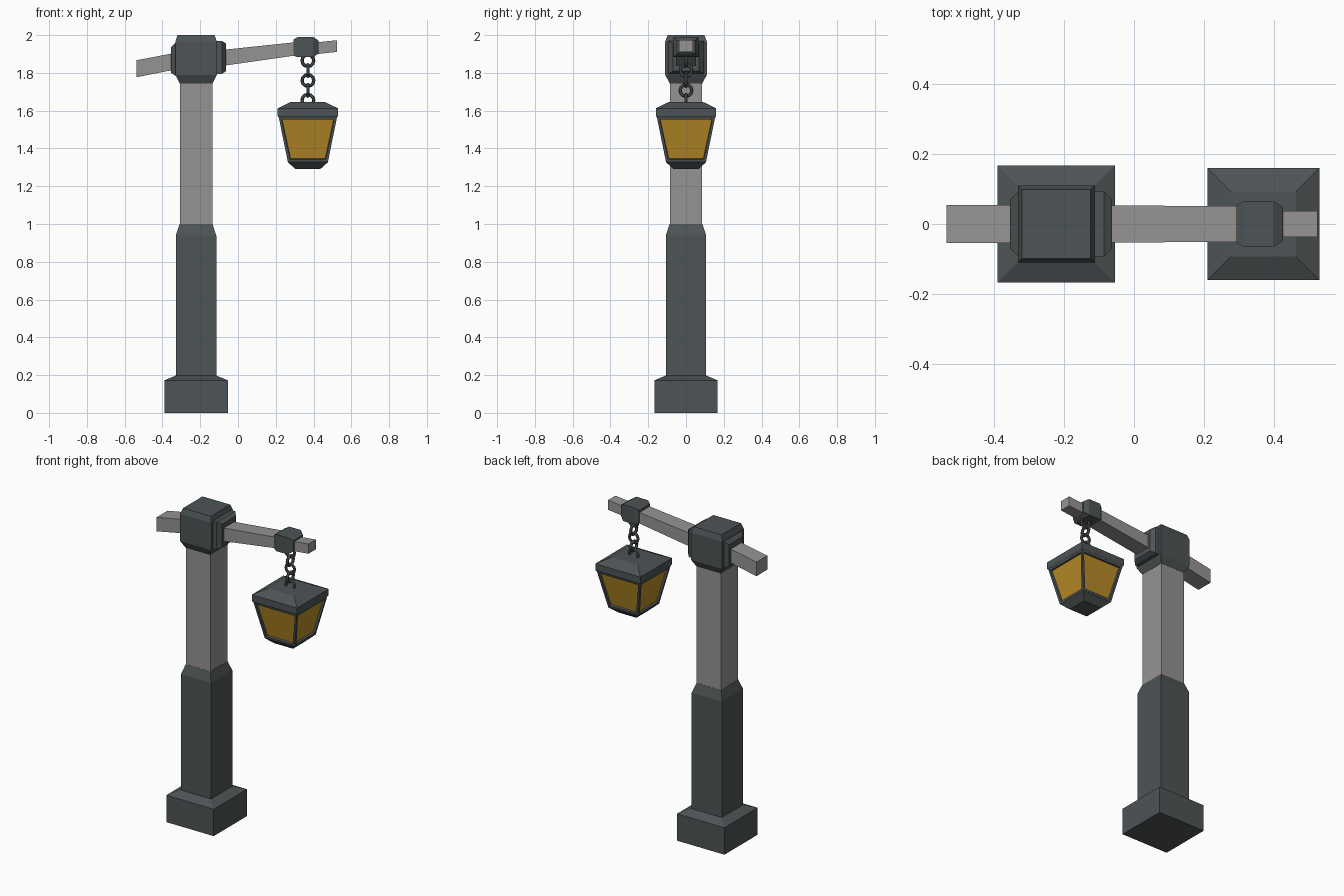
import bpy, bmesh, math

if "Cube" in bpy.data.objects:
    bpy.data.objects.remove(bpy.data.objects["Cube"])


def material(name, rgb):
    m = bpy.data.materials.new(name)
    m.diffuse_color = (*rgb, 1)
    m.use_nodes = True
    m.node_tree.nodes["Principled BSDF"].inputs["Base Color"].default_value = m.diffuse_color
    return m


IRON = material("dark_iron", (0.075, 0.088, 0.092))
WOOD = material("grey_wood", (0.30, 0.295, 0.285))
AMBER = material("amber_glass", (0.48, 0.26, 0.02))
POST_X, LAMP_X = -0.222, 0.37
SIGNS = ((-1, -1), (1, -1), (1, 1), (-1, 1))


def loft(name, rings, mat):
    """Skin a list of four-point rings into a closed solid."""
    bm = bmesh.new()
    loops = [[bm.verts.new(p) for p in ring] for ring in rings]
    for a, b in zip(loops, loops[1:]):
        for i in range(4):
            j = (i + 1) % 4
            bm.faces.new((a[i], a[j], b[j], b[i]))
    bm.faces.new(loops[0])
    bm.faces.new(loops[-1])
    bmesh.ops.recalc_face_normals(bm, faces=bm.faces)
    mesh = bpy.data.meshes.new(name)
    bm.to_mesh(mesh)
    bm.free()
    mesh.materials.append(mat)
    ob = bpy.data.objects.new(name, mesh)
    bpy.context.collection.objects.link(ob)
    return ob


def tower(name, x, profile, mat):
    """Square sections (z, half width) stacked upwards."""
    return loft(name, [[(x + sx * h, sy * h, z) for sx, sy in SIGNS]
                       for z, h in profile], mat)


def beam(name, sections, mat):
    """Rectangular sections (x, z, half depth, half height) along x."""
    return loft(name, [[(x, sy * hy, z + sz * hz) for sy, sz in SIGNS]
                       for x, z, hy, hz in sections], mat)


# Post: stepped iron foot, wooden shaft and bevelled head
tower("base_and_sleeve", POST_X,
      [(0, .168), (.172, .168), (.198, .107), (.94, .107), (1.0, .087)], IRON)
tower("wooden_post", POST_X, [(.98, .086), (1.77, .086)], WOOD)
tower("post_head", POST_X,
      [(1.745, .087), (1.79, .11), (1.965, .11), (2.0, .098)], IRON)
beam("head_collar", [(-.355, 1.868, .07, .068), (-.33, 1.872, .094, .088),
                     (-.086, 1.882, .094, .088), (-.063, 1.882, .07, .073)], IRON)

# Bent, tapering arm and the clamp around it
beam("wooden_arm", [(-.537, 1.822, .055, .045), (-.3, 1.868, .054, .044),
                    (-.06, 1.882, .053, .042), (.31, 1.928, .051, .035),
                    (.41, 1.930, .038, .031), (.525, 1.942, .037, .031)], WOOD)
beam("arm_clamp", [(.293, 1.934, .054, .042), (.315, 1.936, .066, .053),
                   (.398, 1.937, .066, .053), (.426, 1.937, .048, .035)], IRON)

# Chain of alternating round links
for i in range(5):
    bpy.ops.mesh.primitive_torus_add(
        major_segments=12, minor_segments=6, major_radius=.031, minor_radius=.009,
        location=(LAMP_X, 0, 1.865 - i * .0525),
        rotation=(math.pi / 2, 0, math.pi / 2 * (i % 2)))
    link = bpy.context.object
    link.name = f"chain_link_{i + 1}"
    link.data.materials.append(IRON)

# Lantern: roof, foot and glazed body
tower("lantern_roof", LAMP_X,
      [(1.563, .154), (1.572, .16), (1.612, .16), (1.645, .093)], IRON)
tower("lantern_foot", LAMP_X, [(1.29, .065), (1.327, .106)], IRON)
body = tower("lantern_body", LAMP_X, [(1.327, .106), (1.565, .154)], IRON)
body.data.materials.append(AMBER)
bm = bmesh.new()
bm.from_mesh(body.data)
panes = [f for f in bm.faces if abs(f.normal.z) < .9]
bmesh.ops.inset_individual(bm, faces=panes, thickness=.02)
bmesh.ops.inset_individual(bm, faces=panes, thickness=.003, depth=-.012)
for f in panes:
    f.material_index = 1
bm.to_mesh(body.data)
bm.free()
